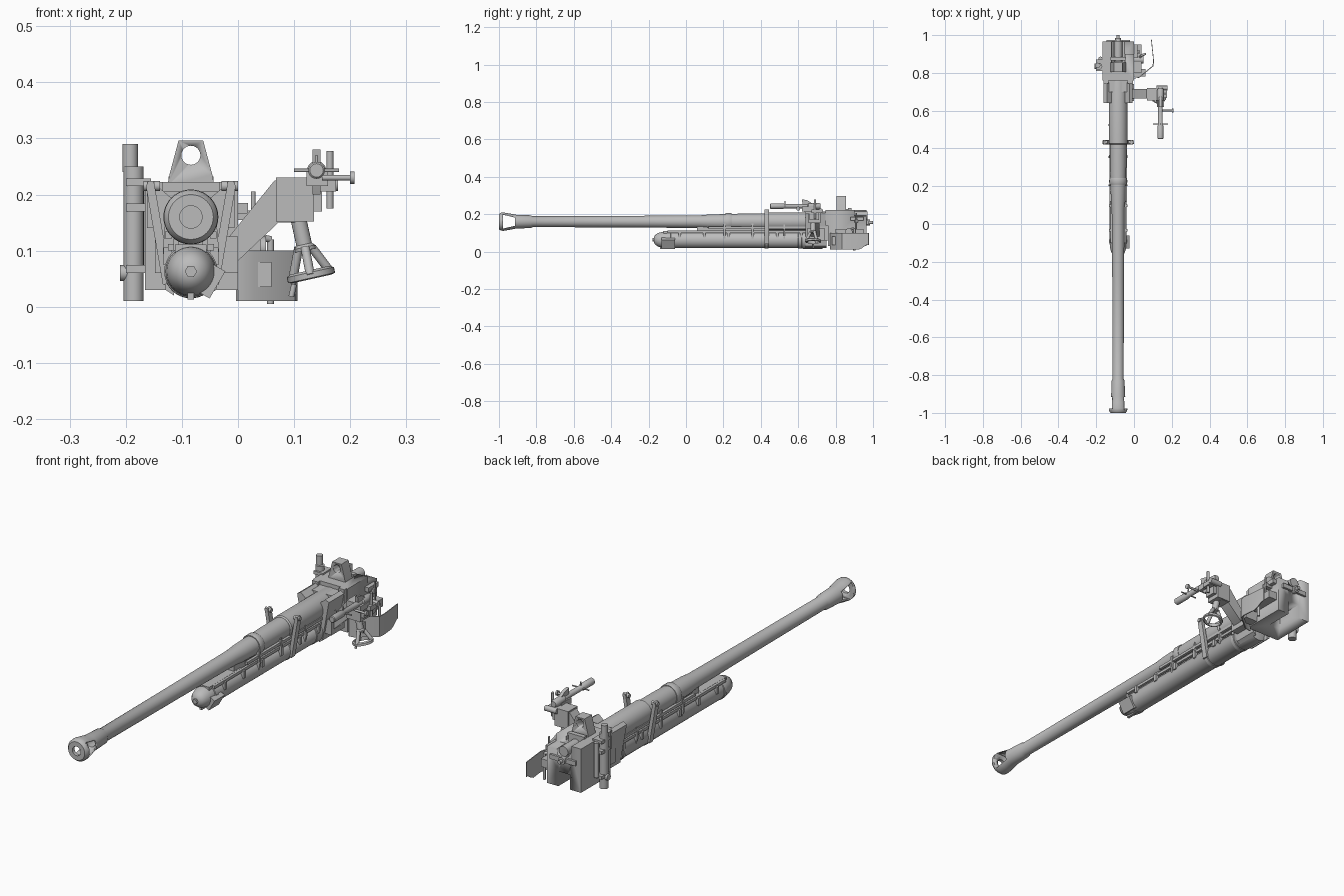
import bpy, bmesh, math
from mathutils import Vector

if "Cube" in bpy.data.objects:
    bpy.data.objects.remove(bpy.data.objects["Cube"])

steel = bpy.data.materials.new("grey_steel")
steel.diffuse_color = (0.5, 0.5, 0.5, 1)
steel.use_nodes = True
steel.node_tree.nodes["Principled BSDF"].inputs["Base Color"].default_value = steel.diffuse_color
AX, BZ, RZ = -0.084, 0.16, 0.063          # gun axis x, barrel height, recoil height


def finish(name, bm, smooth=True):
    bmesh.ops.recalc_face_normals(bm, faces=bm.faces)
    me = bpy.data.meshes.new(name)
    bm.to_mesh(me)
    bm.free()
    ob = bpy.data.objects.new(name, me)
    bpy.context.collection.objects.link(ob)
    me.materials.append(steel)
    if smooth:
        bpy.context.view_layer.objects.active = ob
        ob.select_set(True)
        bpy.ops.object.shade_smooth_by_angle(angle=math.radians(35))
        ob.select_set(False)
    return ob


def lathe(name, pts, a, b=None, n=32, closed=False):
    """Revolve (radius, distance) points about the line from a towards b."""
    a = Vector(a)
    d = (Vector(b) - a).normalized() if b else Vector((0, 1, 0))
    q = d.to_track_quat('Z', 'Y')
    bm = bmesh.new()
    rings = [[bm.verts.new(a + q @ Vector((r * math.cos(t), r * math.sin(t), h)))
              for t in (2 * math.pi * i / n for i in range(n))] for r, h in pts]
    pairs = list(zip(rings, rings[1:])) + ([(rings[-1], rings[0])] if closed else [])
    for p, s in pairs:
        for i in range(n):
            bm.faces.new((p[i], p[(i + 1) % n], s[(i + 1) % n], s[i]))
    if not closed:
        bm.faces.new(rings[0])
        bm.faces.new(rings[-1])
    return finish(name, bm)


def rod(name, a, b, r, r2=None, n=16):
    L = (Vector(b) - Vector(a)).length
    return lathe(name, [(r, 0), (r if r2 is None else r2, L)], a, b, n)


def prism(name, pts, lo, hi, axis='y'):
    """Extrude an outline: xz along y, yz along x, or xy along z."""
    put = {'y': lambda u, v, w: (u, w, v), 'x': lambda u, v, w: (w, u, v),
           'z': lambda u, v, w: (u, v, w)}[axis]
    bm = bmesh.new()
    A = [bm.verts.new(put(u, v, lo)) for u, v in pts]
    B = [bm.verts.new(put(u, v, hi)) for u, v in pts]
    bm.faces.new(A)
    bm.faces.new(B)
    for i in range(len(pts)):
        j = (i + 1) % len(pts)
        bm.faces.new((A[i], A[j], B[j], B[i]))
    return finish(name, bm)


def box(name, x0, x1, y0, y1, z0, z1):
    return prism(name, [(x0, z0), (x1, z0), (x1, z1), (x0, z1)], y0, y1)


def cut(ob, cutter):
    m = ob.modifiers.new("cut", 'BOOLEAN')
    m.operation, m.solver, m.object = 'DIFFERENCE', 'EXACT', cutter
    bpy.context.view_layer.objects.active = ob
    bpy.ops.object.modifier_apply(modifier="cut")
    bpy.data.objects.remove(cutter)


# Barrel with hollow muzzle brake and side ports
barrel = lathe("barrel", [(.02, -1), (.04, -1), (.048, -.99), (.049, -.975), (.044, -.945),
    (.037, -.91), (.034, -.83), (.029, -.82), (.031, -.3), (.034, .08), (.038, .12), (.043, .3),
    (.045, .74), (.02, .74), (.02, -.9), (.036, -.92), (.042, -.97), (.02, -.985)],
    (AX, 0, BZ), n=40, closed=True)
cut(barrel, prism("port_cutter", [(-.978, .123), (-.978, .197), (-.915, .182), (-.915, .138)],
                  -.2, .1, 'x'))
lathe("barrel_collar", [(.044, 0), (.046, .004), (.046, .03), (.044, .034)], (AX, .21, BZ))
lathe("barrel_sleeve", [(.044, 0), (.049, .005), (.049, .33), (.047, .34)], (AX, .42, BZ), n=40)

# Recoil cylinder with domed front, cap and rear collar
lathe("recoil_cylinder", [(.012, -.172), (.026, -.165), (.036, -.15), (.043, -.125), (.045, -.1),
      (.045, .62), (.048, .625), (.048, .73), (.03, .735)], (AX, 0, RZ), n=40)
rod("hex_cap", (AX, -.18, RZ), (AX, -.16, RZ), .011, n=6)
for y in (-.1, .42, .6):
    lathe("cylinder_band", [(.045, 0), (.0475, .002), (.0475, .018), (.045, .02)], (AX, y, RZ))
side_box = box("front_side_box", -.012, .012, -.13, -.06, -.028, .028)
side_box.rotation_euler = (0, math.radians(30), 0)
side_box.location = (-.047, 0, .045)
box("bottom_lug", AX - .006, AX + .006, -.14, -.1, .013, .025)

# Cradle between barrel and recoil cylinder, side rails, clips and V brackets
box("cradle_web", AX - .022, AX + .022, .06, .78, .09, .135)
box("cradle_front", AX - .028, AX + .028, -.12, .1, .085, .111)
for s in (-1, 1):
    def sx(u, s=s):
        return AX + s * u
    box("cradle_rail", sx(.03), sx(.041), -.1, .7, .1, .112)
    box("upper_rail", sx(.034), sx(.046), .12, .74, .122, .134)
    for i in range(6):
        y = -.04 + i * .13
        box("rail_clip", sx(.034), sx(.049), y, y + .014, .074, .106)
    prism("v_bracket", [(sx(.044), .04), (sx(.05), .04), (sx(.08), .215), (sx(.076), .224),
                        (sx(.066), .224), (sx(.04), .075)], .42, .445)
    rod("bracket_pin", (sx(.055), .4325, .215), (sx(.084), .4325, .215), .009)
    for y in (.2, .35, .52):
        prism("cradle_rib", [(sx(.03), .07), (sx(.046), .07), (sx(.05), .1), (sx(.046), .15),
                             (sx(.03), .15)], y, y + .01)
    prism("collar_cheek", [(sx(.03), .02), (sx(.045), .03), (sx(.077), .205), (sx(.06), .215),
                           (sx(.03), .19)], .64, .75)

# Breech ring with loading trough and rear slots
breech = box("breech_block", -.166, 0, .76, .965, .03, .222)
cut(breech, rod("trough_cutter", (AX, .82, .205), (AX, 1.1, .205), .036, n=32))
cut(breech, box("top_cutter", AX - .036, AX + .036, .82, 1.1, .205, .3))
cut(breech, box("slot_cutter", AX - .028, AX + .028, .84, 1.1, 0, .095))
cut(breech, box("corner_cutter", -.05, .1, .9, 1.1, .19, .3))
box("breech_front", -.148, -.02, .7, .765, .06, .205)
for s in (-1, 1):
    box("breech_shoulder", AX + s * .05, AX + s * .078, .745, .78, .14, .222)
lug = prism("lifting_lug", [(-.126, .215), (-.042, .215), (-.046, .236), (-.062, .296),
                           (-.106, .296), (-.122, .236)], .805, .855)
cut(lug, rod("eye_cutter", (AX, .7, .27), (AX, 1, .27), .017, n=24))
rod("breech_screw", (AX, .86, .192), (AX, .97, .192), .022, n=24)
rod("firing_mechanism", (AX, .95, .155), (AX, .985, .155), .016)
rod("firing_tip", (AX, .98, .155), (AX, 1, .155), .008)
box("rear_latch", -.145, -.02, .963, .975, .145, .165)
box("trough_bridge", AX - .04, AX + .04, .865, .885, .19, .232)

# Vertical counterbalance tubes on the left
rod("left_tube", (-.186, .835, .01), (-.186, .835, .25), .018, n=24)
rod("left_tube_upper", (-.192, .84, .24), (-.192, .84, .29), .014)
rod("left_tube_rear", (-.178, .875, .07), (-.178, .875, .22), .011)
rod("left_tube_knob", (-.21, .835, .06), (-.18, .835, .06), .014)
for z in (.06, .17, .215):
    box("tube_clamp", -.2, -.155, .81, .87, z, z + .014)

# Operating lever and bent guard plate on the right
path = [(0, .77), (.03, .775), (.102, .835), (.106, .86), (.094, .975)]
guard = prism("guard_plate", path + [(x - .004, y + .003) for x, y in reversed(path)],
              .01, .1, 'z')
cut(guard, prism("guard_corner", [(.9, 0), (.94, .018), (.965, .035), (1.05, .04),
                                  (1.05, -.05), (.9, -.05)], .05, .15, 'x'))
box("guard_arm", -.01, .06, .78, .82, .035, .08)
lever = [(.058, .9, .005), (.058, .9, .12), (.035, .89, .125), (.03, .86, .1)]
for a, b in zip(lever, lever[1:]):
    rod("lever", a, b, .006)
box("lever_housing", -.005, .04, .8, .95, .085, .12)
rod("lever_pivot", (-.01, .87, .105), (.05, .87, .105), .02)
box("right_latch", -.005, .018, .88, .95, .165, .185)
rod("latch_rod", (.027, .91, .12), (.027, .91, .205), .004)
box("latch_foot", 0, .03, .9, .92, .155, .172)

# Sight bracket
prism("sight_arm", [(-.035, .075), (-.002, .08), (.072, .15), (.11, .15), (.11, .225),
                    (.065, .225), (-.02, .12)], .665, .715)
box("sight_arm_root", -.05, 0, .65, .74, .06, .125)
box("sight_box", .068, .135, .655, .72, .152, .23)
box("sight_mount", .125, .175, .67, .715, .205, .225)
box("sight_drum", .135, .15, .66, .71, .17, .205)

# Hanging flared cup with open side frame
foot = (.131, .68, .052)
top = (.108, .68, .155)
lathe("cup_stem", [(.014, 0), (.014, .045), (.019, .05), (.019, .056)], top, foot, 20)
lathe("cup_rim", [(.036, .092), (.043, .096), (.043, .106), (.036, .108)], top, foot, 32, True)
for i in range(3):
    t = 2 * math.pi * i / 3 + .5
    rod("cup_leg", (.12 + .014 * math.cos(t), .68 + .014 * math.sin(t), .105),
        (.13 + .038 * math.cos(t), .68 + .038 * math.sin(t), .056 + .009 * math.cos(t)), .008)
rod("cup_stop", (.095, .68, .018), (.1, .68, .04), .005)

# Telescope with elevation arc and knobs
TX, TZ = .14, .243
lathe("telescope", [(.012, 0), (.015, .003), (.015, .07), (.012, .075), (.012, .2), (.017, .205),
                    (.017, .26), (.012, .27)], (TX, .45, TZ), n=20)
prism("elevation_arc", [(.62, .28), (.65, .274), (.685, .25), (.71, .205), (.64, .2),
                        (.625, .235)], .133, .147, 'x')
rod("telescope_crossbar", (.1, .53, TZ), (.18, .53, TZ), .003)
rod("telescope_pin", (TX, .53, TZ), (TX, .53, .27), .003)
rod("knob_shaft", (.15, .6, .23), (.203, .6, .23), .005)
rod("knob", (.2, .6, .23), (.208, .6, .23), .011)
rod("sight_post", (.164, .69, .175), (.164, .69, .278), .006)
rod("sight_wheel", (.12, .72, .218), (.178, .72, .218), .012)
box("telescope_saddle", .122, .16, .62, .69, .215, .24)
